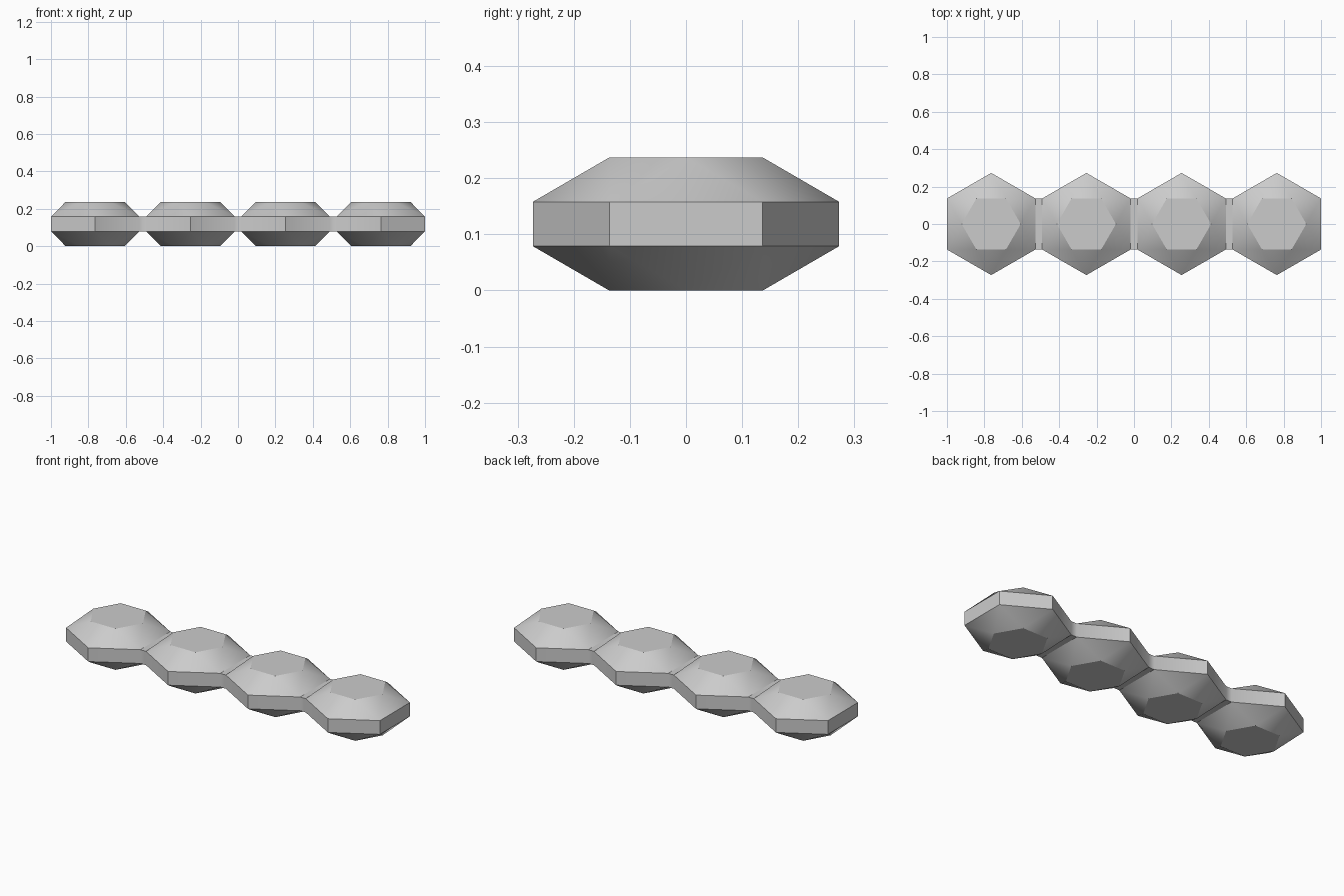
import bpy, bmesh
from math import pi, sin, cos, radians

if "Cube" in bpy.data.objects:
    bpy.data.objects.remove(bpy.data.objects["Cube"])

RADIUS, CAP_RADIUS = 0.273, 0.158     # girdle and cap hexagons
LAYER = 0.079                         # height of each of the three layers
SPACING, COUNT = 0.509, 4

grey = bpy.data.materials.new("plain_grey")
grey.use_nodes = True
colour = (0.6, 0.6, 0.6, 1)
grey.diffuse_color = colour
grey.node_tree.nodes["Principled BSDF"].inputs["Base Color"].default_value = colour

bm = bmesh.new()


def ring(cx, radius, z, turn):
    return [bm.verts.new((cx + radius * cos(i * pi / 3 + turn),
                          radius * sin(i * pi / 3 + turn), z)) for i in range(6)]


def gem(cx):
    """Hexagonal gem: upright girdle, faceted slopes and turned caps. Returns the walls."""
    low, high = (ring(cx, RADIUS, z, pi / 6) for z in (LAYER, 2 * LAYER))
    for girdle, z in ((low, 0), (high, 3 * LAYER)):
        cap = ring(cx, CAP_RADIUS, z, 0)
        bm.faces.new(cap)
        for i in range(6):
            j = (i + 1) % 6
            bm.faces.new((girdle[i], girdle[j], cap[j]))
            bm.faces.new((cap[i], cap[j], girdle[i]))
    return [bm.faces.new((low[i], low[(i + 1) % 6], high[(i + 1) % 6], high[i]))
            for i in range(6)]


# Row of gems; wall 5 faces +x and wall 2 faces -x
gems = [gem((i - (COUNT - 1) / 2) * SPACING) for i in range(COUNT)]

# Short bars joining neighbouring gems through their facing walls
for a, b in zip(gems, gems[1:]):
    walls = [a[5], b[2]]
    edges = [e for f in walls for e in f.edges]
    bmesh.ops.delete(bm, geom=walls, context='FACES_ONLY')
    bmesh.ops.bridge_loops(bm, edges=edges)

# Smooth slopes, crisp caps and girdle
bmesh.ops.recalc_face_normals(bm, faces=bm.faces)
for f in bm.faces:
    f.smooth = True
for e in bm.edges:
    on_cap = any(len(f.verts) == 6 for f in e.link_faces)
    e.smooth = not on_cap and e.calc_face_angle(0) < radians(35)

mesh = bpy.data.meshes.new("linked_hexagon_gems")
bm.to_mesh(mesh)
bm.free()
mesh.materials.append(grey)
obj = bpy.data.objects.new("linked_hexagon_gems", mesh)
bpy.context.collection.objects.link(obj)
